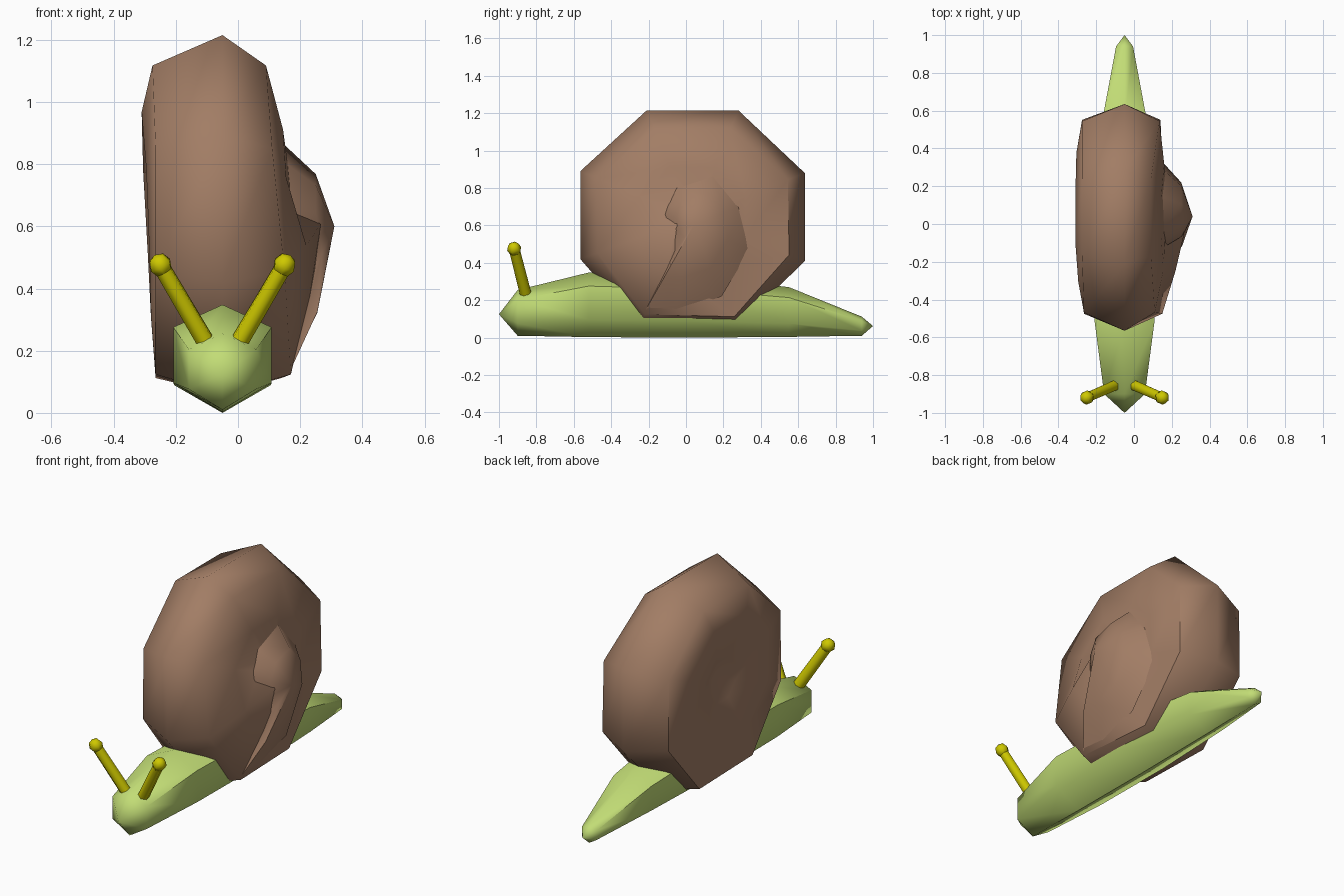
import bpy, bmesh, math
from mathutils import Vector

if "Cube" in bpy.data.objects:
    bpy.data.objects.remove(bpy.data.objects["Cube"])

CX = -0.05  # plane of the body and shell ridge


def material(name, rgb):
    m = bpy.data.materials.new(name)
    m.diffuse_color = (*rgb, 1)
    m.use_nodes = True
    m.node_tree.nodes["Principled BSDF"].inputs["Base Color"].default_value = m.diffuse_color
    return m


BROWN = material("shell brown", (0.36, 0.205, 0.13))
GREEN = material("soft green", (0.54, 0.72, 0.18))
YELLOW = material("stalk yellow", (0.62, 0.58, 0.0))


def finish(bm, name, mat, angle=60):
    bmesh.ops.remove_doubles(bm, verts=bm.verts, dist=0.0005)
    bmesh.ops.recalc_face_normals(bm, faces=bm.faces)
    me = bpy.data.meshes.new(name)
    bm.to_mesh(me)
    bm.free()
    me.materials.append(mat)
    ob = bpy.data.objects.new(name, me)
    bpy.context.collection.objects.link(ob)
    bpy.ops.object.select_all(action='DESELECT')
    ob.select_set(True)
    bpy.context.view_layer.objects.active = ob
    bpy.ops.object.shade_smooth_by_angle(angle=math.radians(angle))
    return ob


def loft(rings, name, mat, start=None, end=None, angle=60):
    """Skin closed rings of points, with optional tip points at the ends."""
    bm = bmesh.new()
    vs = [[bm.verts.new(p) for p in r] for r in rings]
    n = len(vs[0])
    for a, b in zip(vs, vs[1:]):
        for i in range(n):
            j = (i + 1) % n
            bm.faces.new((a[i], a[j], b[j], b[i]))
    for tip, r in ((start, vs[0]), (end, vs[-1])):
        if tip:
            t = bm.verts.new(tip)
            for i in range(n):
                bm.faces.new((t, r[i], r[(i + 1) % n]))
    return finish(bm, name, mat, angle)


# Body: hexagonal slug, pointed at both ends (y, half width, bottom, top)
def hex_ring(y, w, lo, hi):
    h = hi - lo
    return [(CX, y, hi), (CX + w, y, lo + 0.79 * h), (CX + w, y, lo + 0.27 * h),
            (CX, y, lo), (CX - w, y, lo + 0.27 * h), (CX - w, y, lo + 0.79 * h)]


stations = [(-0.9, 0.108, 0.01, 0.255), (-0.52, 0.158, 0.003, 0.348),
            (0.0, 0.155, 0.0, 0.33), (0.55, 0.118, 0.004, 0.27), (0.94, 0.045, 0.01, 0.112)]
loft([hex_ring(*s) for s in stations], "body", GREEN,
     start=(CX, -1.0, 0.125), end=(CX, 1.0, 0.062))

# Shell: octagonal outer whorl, nested rings from the left hub round to the right
CY, CZ = 0.035, 0.64
octagon = [(-0.21, 1.215), (0.28, 1.215), (0.635, 0.88), (0.635, 0.41),
           (0.28, 0.06), (-0.25, 0.06), (-0.565, 0.42), (-0.565, 0.89)]


def whorl_ring(scales, xs):
    return [(x, CY + (y - CY) * s, CZ + (z - CZ) * s)
            for (y, z), s, x in zip(octagon, scales, xs)]


rim = [0.83, 0.83, 0.85, 0.86, 0.91, 0.89, 0.85, 0.84]
left_x = [-0.31, -0.31, -0.305, -0.29, -0.28, -0.28, -0.285, -0.295]
shell = [
    whorl_ring([0.2] * 8, [-0.25] * 8),
    whorl_ring([0.57] * 8, left_x),
    whorl_ring(rim, [-0.275] * 4 + [-0.265] * 4),
    whorl_ring([1.0] * 8, [CX] * 8),
    whorl_ring(rim, [0.09, 0.09, 0.135, 0.14, 0.14, 0.17, 0.15, 0.11]),
    whorl_ring([0.47] * 8, [0.145, 0.145, 0.16, 0.15, 0.16, 0.23, 0.22, 0.155]),
    whorl_ring([0.15] * 8, [0.17, 0.17, 0.17, 0.18, 0.2, 0.265, 0.265, 0.17]),
]
loft(shell, "shell_outer_whorl", BROWN, start=(-0.2, CY, CZ), end=(0.23, CY, CZ))

# Inner whorl: raised spiral cap flowing into the lower front of the shell
# each entry: base (x, y, z), then mid-height x
AY, AZ = 0.04, 0.60
spiral = [(0.14, -0.11, 0.555, 0.265), (0.13, -0.14, 0.67, 0.25), (0.13, -0.06, 0.82, 0.25),
          (0.13, 0.15, 0.88, 0.25), (0.13, 0.31, 0.71, 0.25), (0.14, 0.34, 0.47, 0.25),
          (0.17, 0.19, 0.22, 0.25), (0.16, -0.06, 0.135, 0.255), (0.17, -0.22, 0.14, 0.255),
          (0.24, -0.07, 0.45, 0.27)]
base = [(x, y, z) for x, y, z, m in spiral]
mid = [(m, AY + (y - AY) * 0.6, AZ + (z - AZ) * 0.6) for x, y, z, m in spiral]
loft([base, mid], "shell_inner_whorl", BROWN, end=(0.31, AY, AZ))

# Eye stalks: six-sided rods with small faceted balls, mirrored about the body
for side, label in ((1, "right"), (-1, "left")):
    foot = Vector((CX + side * 0.052, -0.855, 0.225))
    top = Vector((CX + side * 0.195, -0.917, 0.468))
    d = top - foot
    rot = d.to_track_quat('Z', 'Y').to_matrix().to_4x4()
    bm = bmesh.new()
    bmesh.ops.create_cone(bm, cap_ends=True, segments=6, radius1=0.031, radius2=0.029, depth=d.length)
    bmesh.ops.transform(bm, matrix=rot, verts=bm.verts)
    bmesh.ops.translate(bm, vec=(foot + top) / 2, verts=bm.verts)
    finish(bm, label + "_eye_stalk", YELLOW)
    bm = bmesh.new()
    bmesh.ops.create_uvsphere(bm, u_segments=6, v_segments=4, radius=0.039)
    bmesh.ops.transform(bm, matrix=rot, verts=bm.verts)
    bmesh.ops.translate(bm, vec=top + d.normalized() * 0.008, verts=bm.verts)
    finish(bm, label + "_eye", YELLOW)
